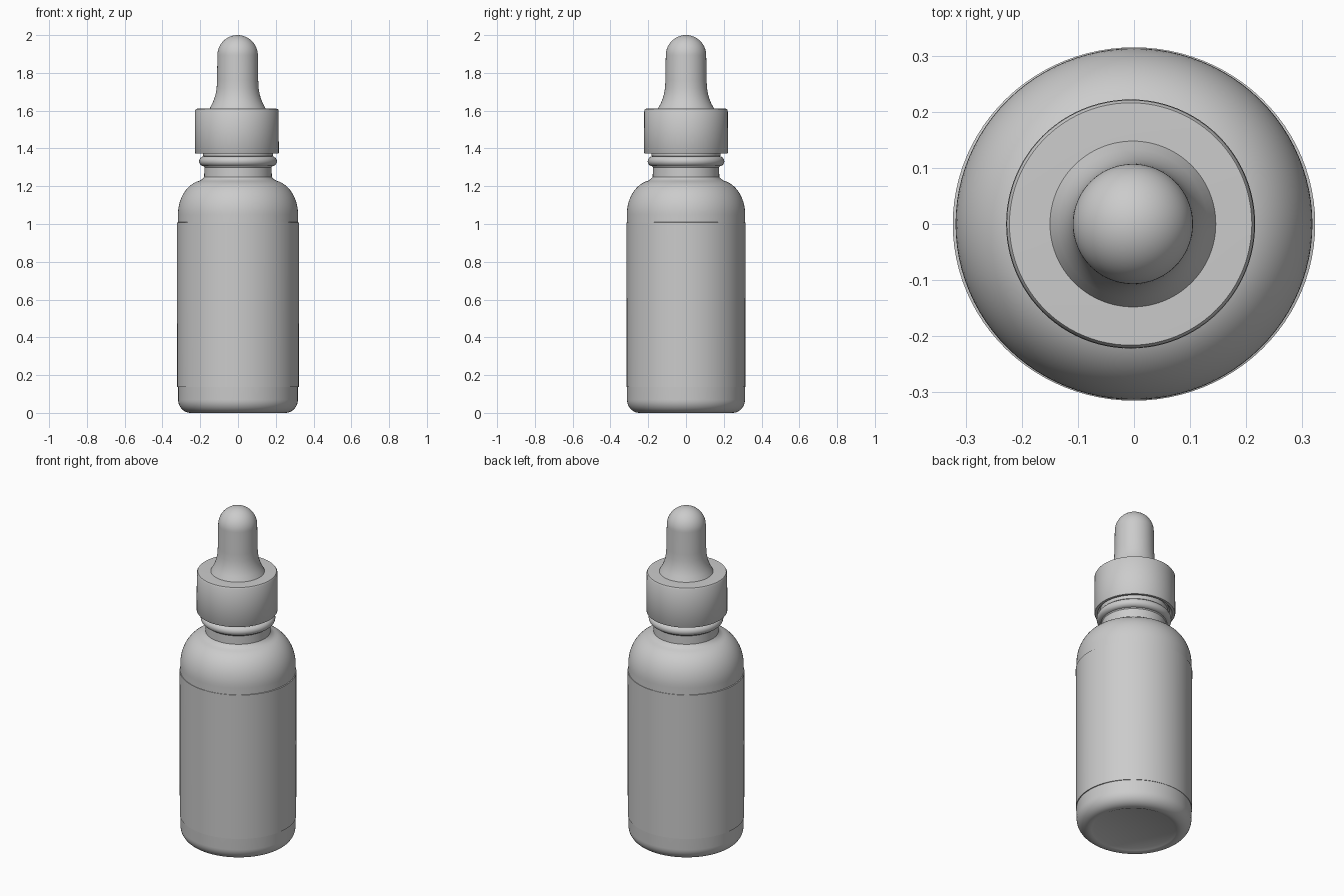
import bpy, bmesh, math

cube = bpy.data.objects.get("Cube")
if cube:
    bpy.data.objects.remove(cube)

SEGMENTS = 96
grey = bpy.data.materials.new("matte_grey")
grey.use_nodes = True
grey.diffuse_color = (0.6, 0.6, 0.6, 1)
grey.node_tree.nodes["Principled BSDF"].inputs["Base Color"].default_value = (0.6, 0.6, 0.6, 1)


def arc(r, z, radius_r, radius_z, start, end, steps=10):
    """Elliptical run of (radius, height) points, angles in degrees."""
    angles = [math.radians(start + (end - start) * i / steps) for i in range(steps + 1)]
    return [(r + radius_r * math.cos(a), z + radius_z * math.sin(a)) for a in angles]


def lathe(name, profile, x=0.0, y_scale=1.0):
    """Revolve a (radius, height) profile, closing the ends at the axis."""
    bm = bmesh.new()
    rings = []
    for r, z in profile:
        if r < 1e-4:
            rings.append([bm.verts.new((x, 0, z))] * SEGMENTS)
        else:
            rings.append([bm.verts.new((x + r * math.cos(a), y_scale * r * math.sin(a), z))
                          for a in (math.tau * i / SEGMENTS for i in range(SEGMENTS))])
    for low, high in zip(rings, rings[1:]):
        for i in range(SEGMENTS):
            j = (i + 1) % SEGMENTS
            corners = list(dict.fromkeys((low[i], low[j], high[j], high[i])))
            bm.faces.new(corners)
    bmesh.ops.recalc_face_normals(bm, faces=bm.faces)
    mesh = bpy.data.meshes.new(name)
    bm.to_mesh(mesh)
    bm.free()
    mesh.materials.append(grey)
    obj = bpy.data.objects.new(name, mesh)
    bpy.context.collection.objects.link(obj)
    bpy.ops.object.select_all(action="DESELECT")
    obj.select_set(True)
    bpy.context.view_layer.objects.active = obj
    bpy.ops.object.shade_smooth_by_angle(angle=math.radians(35))
    return obj


# Bottle: rounded base, domed shoulder, neck and bead below the cap
bottle = [(0, 0.012), (0.22, 0.01), (0.235, 0.003)]
bottle += arc(0.25, 0.07, 0.067, 0.07, -90, 0)
bottle += arc(0.175, 1.05, 0.143, 0.183, 0, 78, 14)
bottle += [(0.188, 1.238), (0.179, 1.25), (0.178, 1.30)]
bottle += arc(0.18, 1.332, 0.026, 0.026, -85, 85)
bottle += [(0.186, 1.36), (0.186, 1.40), (0, 1.40)]
lathe("bottle", bottle, y_scale=0.985)

# Wraparound label, standing just proud of the bottle wall
lathe("label", [(0.31, 0.135), (0.322, 0.137), (0.323, 1.008), (0.31, 1.012)], y_scale=0.975)

# Screw cap with a slim rim at both ends
cap = [(0, 1.39), (0.19, 1.39), (0.205, 1.372), (0.219, 1.372), (0.222, 1.377),
       (0.221, 1.602), (0.216, 1.61), (0.15, 1.612), (0, 1.612)]
lathe("screw_cap", cap, x=-0.006)

# Rubber bulb: flared foot, straight stem, domed tip
bulb = [(0, 1.605), (0.151, 1.605), (0.145, 1.618), (0.133, 1.64), (0.123, 1.665),
        (0.116, 1.69), (0.111, 1.72), (0.109, 1.76)]
bulb += arc(0, 1.893, 0.107, 0.107, 0, 90, 16)
lathe("dropper_bulb", bulb, x=-0.002)
